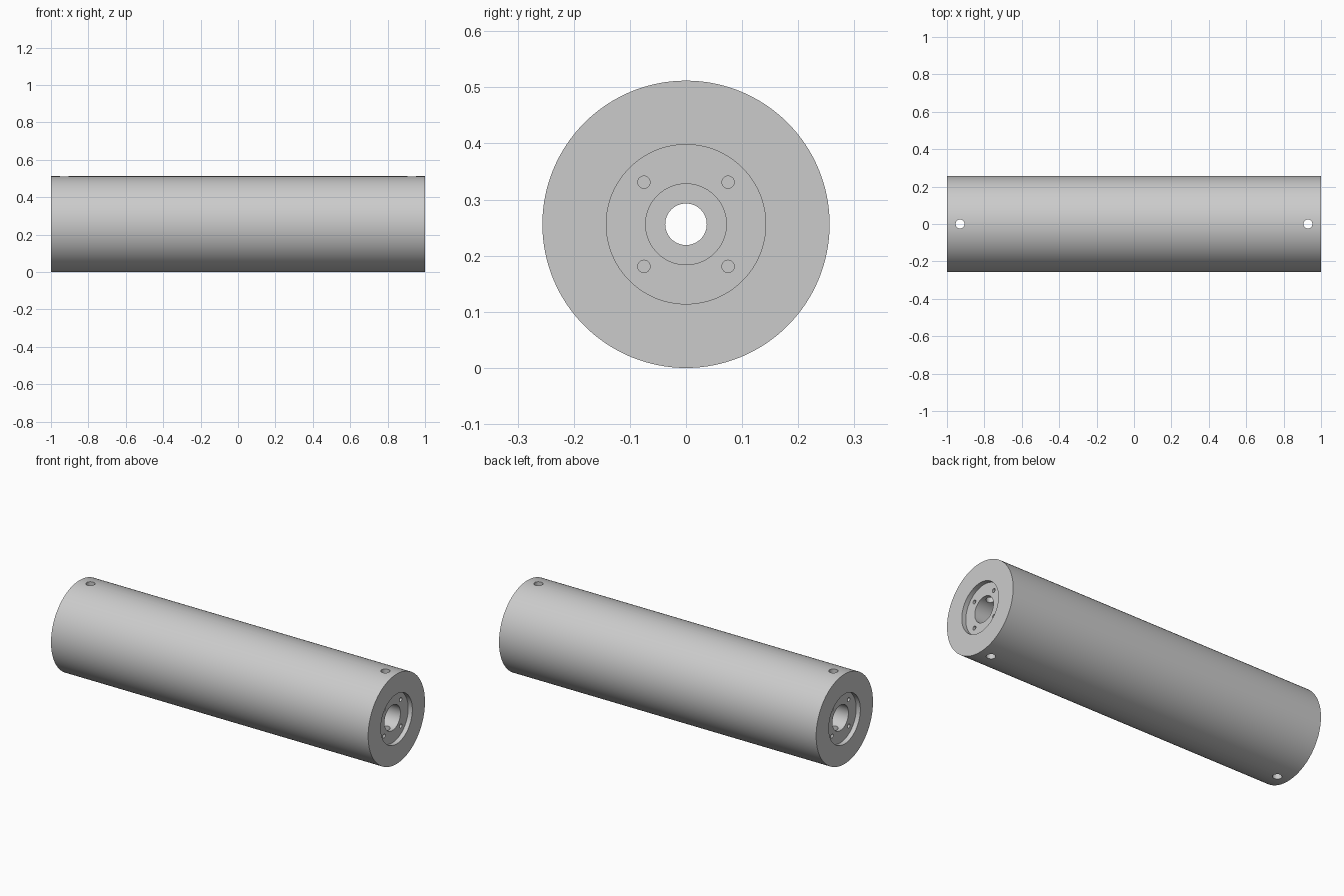
import bpy, bmesh, math
from mathutils import Matrix, Vector

cube = bpy.data.objects.get("Cube")
if cube:
    bpy.data.objects.remove(cube, do_unlink=True)

RADIUS = 0.256
SEGMENTS = 128
RECESS_FLOOR = 0.974

grey = bpy.data.materials.new("machined grey")
grey.use_nodes = True
colour = (0.6, 0.6, 0.6, 1)
grey.diffuse_color = colour
grey.node_tree.nodes["Principled BSDF"].inputs["Base Color"].default_value = colour


def make_object(name, bm):
    mesh = bpy.data.meshes.new(name)
    bmesh.ops.recalc_face_normals(bm, faces=bm.faces)
    bm.to_mesh(mesh)
    bm.free()
    mesh.materials.append(grey)
    obj = bpy.data.objects.new(name, mesh)
    bpy.context.collection.objects.link(obj)
    return obj


def add_cylinder(bm, centre, radius, depth, along_x):
    turn = Matrix.Rotation(math.pi / 2, 4, "Y") if along_x else Matrix()
    bmesh.ops.create_cone(bm, cap_ends=True, segments=32, radius1=radius, radius2=radius,
                          depth=depth, matrix=Matrix.Translation(centre) @ turn)


# Roller body: half profile (x, radius), mirrored and turned around the long axis
half = [(1, RADIUS), (1, 0.142), (RECESS_FLOOR, 0.142), (RECESS_FLOOR, 0.072),
        (0.7, 0.072), (0.7, 0.037)]
profile = half + [(-x, r) for x, r in reversed(half)]
bm = bmesh.new()
verts = [bm.verts.new((x, 0, RADIUS + r)) for x, r in profile]
edges = [bm.edges.new((verts[i], verts[(i + 1) % len(verts)])) for i in range(len(verts))]
bmesh.ops.spin(bm, geom=verts + edges, cent=(0, 0, RADIUS), axis=(1, 0, 0),
               angle=math.tau, steps=SEGMENTS, use_merge=False)
bmesh.ops.remove_doubles(bm, verts=bm.verts, dist=1e-5)
body = make_object("roller_body", bm)

# Drilled holes: one vertical pin hole and four screw holes at each end
bm = bmesh.new()
for end in (-1, 1):
    add_cylinder(bm, Vector((end * 0.93, 0, RADIUS)), 0.024, 0.7, False)
    for y in (-0.075, 0.075):
        for z in (-0.075, 0.075):
            add_cylinder(bm, Vector((end * RECESS_FLOOR, y, RADIUS + z)), 0.011, 0.2, True)
drills = make_object("hole_cutter", bm)
drills.hide_render = True

cut = body.modifiers.new("holes", "BOOLEAN")
cut.operation = "DIFFERENCE"
cut.solver = "EXACT"
cut.object = drills

bpy.ops.object.select_all(action="DESELECT")
body.select_set(True)
bpy.context.view_layer.objects.active = body
bpy.ops.object.modifier_apply(modifier=cut.name)
bpy.data.objects.remove(drills, do_unlink=True)
bpy.ops.object.shade_smooth_by_angle(angle=math.radians(30))
